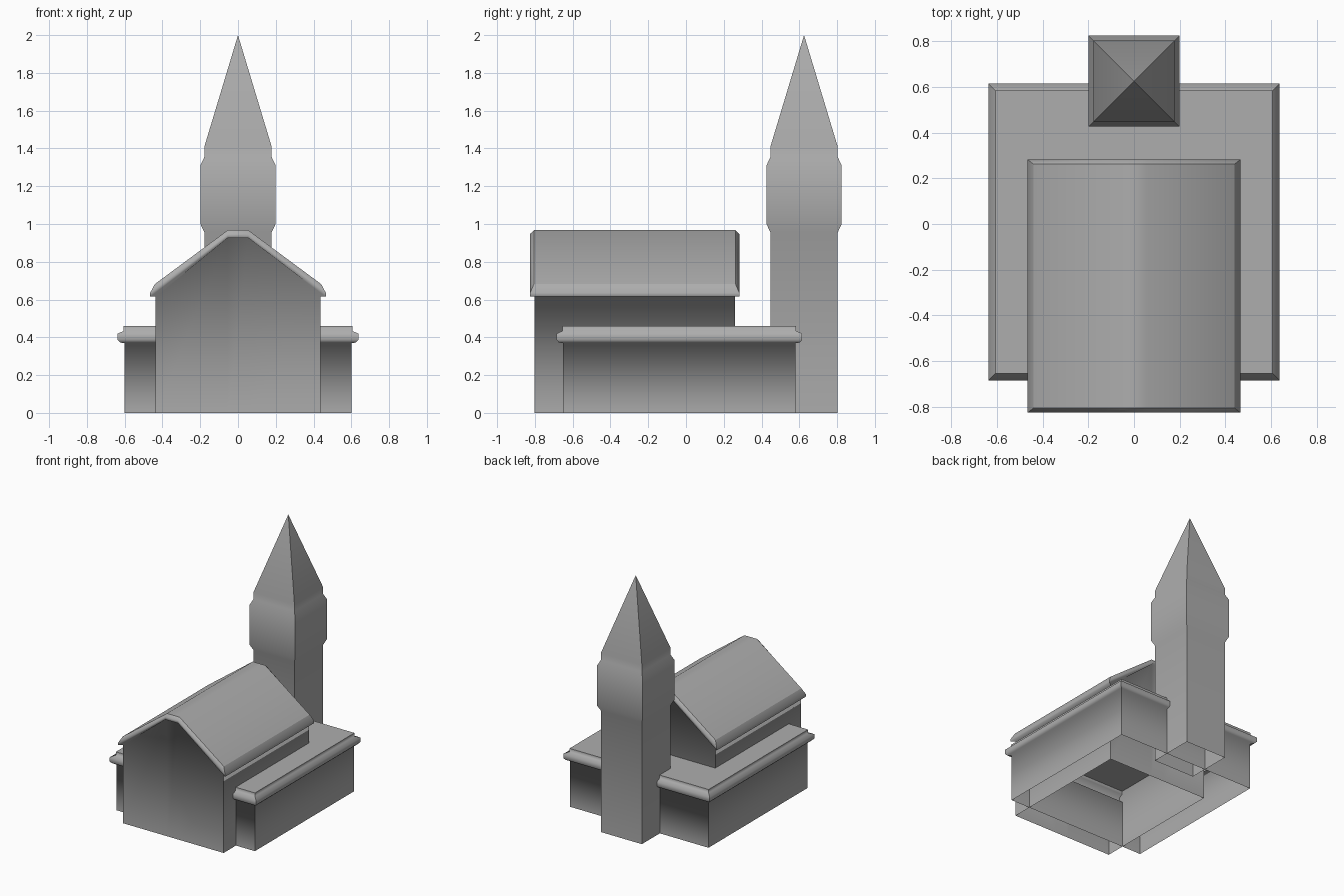
import bpy, bmesh

if "Cube" in bpy.data.objects:
    bpy.data.objects.remove(bpy.data.objects["Cube"])

# Mid-grey stone for the whole building
stone = bpy.data.materials.new("stone")
stone.diffuse_color = (0.42, 0.42, 0.42, 1)
stone.use_nodes = True
stone.node_tree.nodes["Principled BSDF"].inputs["Base Color"].default_value = stone.diffuse_color


def ring(w, y0, y1, z, ridge=None, r=0.055):
    """Rectangular loop; with a ridge height it rises to a gable on both ends."""
    if ridge is None:
        return [(-w, y0, z), (w, y0, z), (w, y1, z), (-w, y1, z)]
    return [(-w, y0, z), (-r, y0, ridge), (r, y0, ridge), (w, y0, z),
            (w, y1, z), (r, y1, ridge), (-r, y1, ridge), (-w, y1, z)]


def loft(name, rings, cap=True):
    """Skin stacked loops, open underneath, with crisp corners and soft profiles."""
    bm = bmesh.new()
    rows = [[bm.verts.new(p) for p in pts] for pts in rings]
    n = len(rows[0])
    corners = range(4) if n == 4 else (0, 3, 4, 7)
    for a, b in zip(rows, rows[1:]):
        for i in range(n):
            j = (i + 1) % n
            bm.faces.new((a[i], a[j], b[j], b[i]))
        for i in corners:
            bm.edges.get((a[i], b[i])).smooth = False
    top = rows[-1]
    if cap:
        for i in range(n // 2 - 1):
            bm.faces.new((top[i], top[i + 1], top[n - 2 - i], top[n - 1 - i]))
        for i in range(n):
            bm.edges.get((top[i], top[(i + 1) % n])).smooth = False
    for f in bm.faces:
        f.smooth = True
    bmesh.ops.remove_doubles(bm, verts=bm.verts, dist=1e-5)
    bmesh.ops.recalc_face_normals(bm, faces=bm.faces)
    me = bpy.data.meshes.new(name)
    bm.to_mesh(me)
    bm.free()
    me.materials.append(stone)
    ob = bpy.data.objects.new(name, me)
    bpy.context.collection.objects.link(ob)
    return ob


# Low flat-roofed aisles with cornice: (outset from wall, height)
loft("aisles", [ring(0.602 + o, -0.65 - o, 0.58 + o, z) for o, z in
                [(0, 0), (0, 0.370), (0.022, 0.372), (0.035, 0.386),
                 (0.035, 0.42), (0.003, 0.434), (0.003, 0.46)]])

# Tall nave with gabled roof: (side outset, end outset, eave z, ridge z)
loft("nave", [ring(0.437 + s, -0.803 - e, 0.26 + e, z, r) for s, e, z, r in
              [(0, 0, 0, 0), (0, 0, 0.615, 0.925), (0.028, 0.022, 0.615, 0.926),
               (0.028, 0.022, 0.636, 0.948), (0.003, 0.002, 0.682, 0.967)]])

# Bell tower with spire: (half width, height)
loft("bell_tower", [ring(h, 0.625 - h, 0.625 + h, z) for h, z in
                    [(0.178, 0), (0.178, 0.955), (0.199, 1.0), (0.199, 1.31),
                     (0.178, 1.355), (0.178, 1.41), (0, 2.0)]], cap=False)
